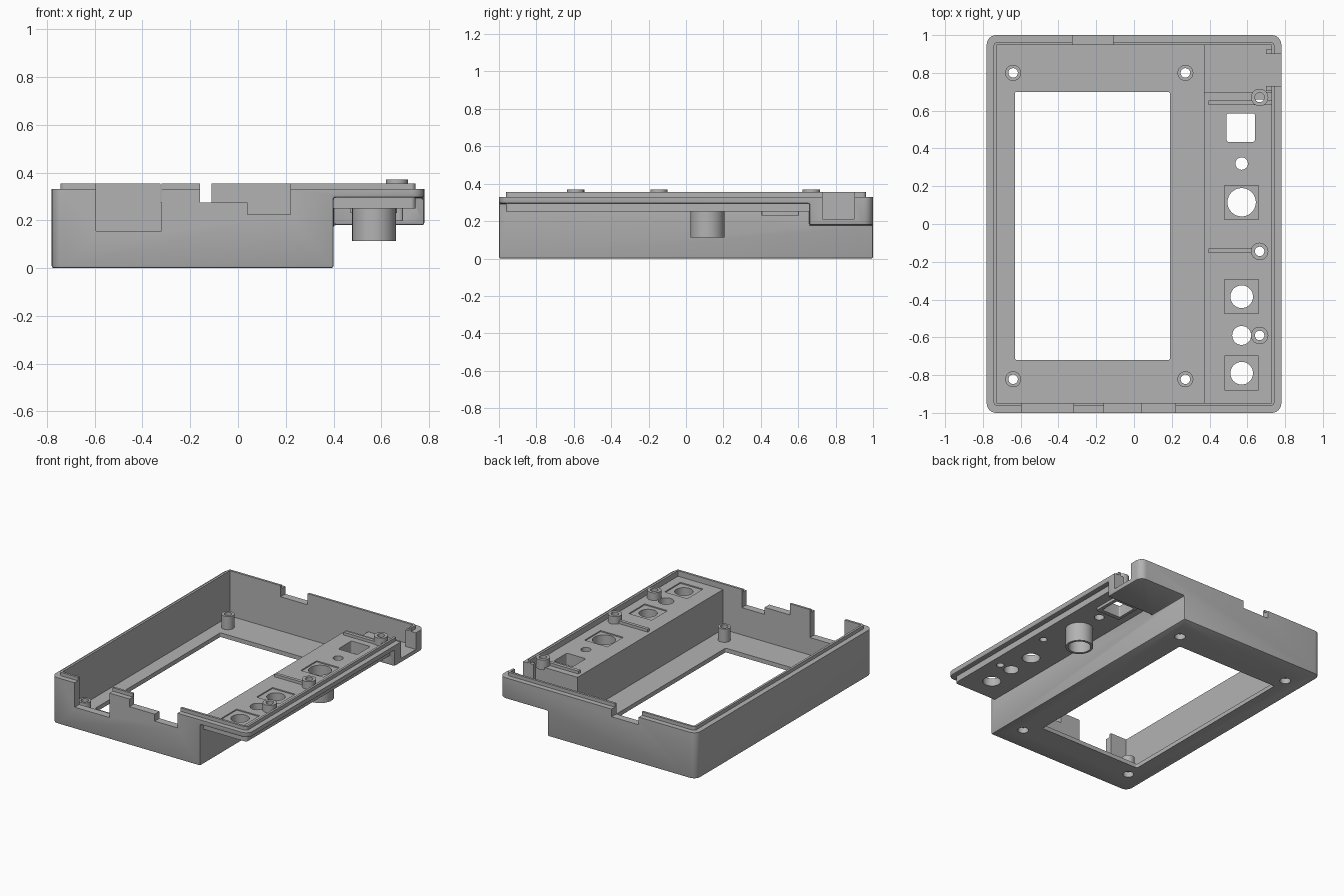
import bpy, bmesh, math

cube = bpy.data.objects.get("Cube")
if cube:
    bpy.data.objects.remove(cube, do_unlink=True)

grey = bpy.data.materials.new("plain grey plastic")
grey.use_nodes = True
COLOUR = (0.45, 0.45, 0.45, 1)
grey.diffuse_color = COLOUR
grey.node_tree.nodes["Principled BSDF"].inputs["Base Color"].default_value = COLOUR


def make_object(name, bm):
    bmesh.ops.recalc_face_normals(bm, faces=bm.faces)
    mesh = bpy.data.meshes.new(name)
    bm.to_mesh(mesh)
    bm.free()
    mesh.materials.append(grey)
    obj = bpy.data.objects.new(name, mesh)
    bpy.context.collection.objects.link(obj)
    return obj


def prism(name, points, z0, z1):
    bm = bmesh.new()
    face = bm.faces.new([bm.verts.new((x, y, z0)) for x, y in points])
    up = bmesh.ops.extrude_face_region(bm, geom=[face])["geom"]
    verts = [v for v in up if isinstance(v, bmesh.types.BMVert)]
    bmesh.ops.translate(bm, verts=verts, vec=(0, 0, z1 - z0))
    return make_object(name, bm)


def box(name, x0, x1, y0, y1, z0, z1, r=0):
    """Box with optionally rounded vertical corners."""
    if not r:
        return prism(name, [(x0, y0), (x1, y0), (x1, y1), (x0, y1)], z0, z1)
    points = []
    corners = [(x1 - r, y1 - r), (x0 + r, y1 - r), (x0 + r, y0 + r), (x1 - r, y0 + r)]
    for q, (cx, cy) in enumerate(corners):
        for i in range(7):
            a = math.pi / 2 * (q + i / 6)
            points.append((cx + r * math.cos(a), cy + r * math.sin(a)))
    return prism(name, points, z0, z1)


def cylinder(name, x, y, r, z0, z1):
    ring = [2 * math.pi * i / 40 for i in range(40)]
    return prism(name, [(x + r * math.cos(a), y + r * math.sin(a)) for a in ring], z0, z1)


def combine(target, tool, operation):
    mod = target.modifiers.new("combine", "BOOLEAN")
    mod.operation = operation
    mod.solver = "EXACT"
    mod.object = tool
    bpy.context.view_layer.update()
    graph = bpy.context.evaluated_depsgraph_get()
    mesh = bpy.data.meshes.new_from_object(target.evaluated_get(graph))
    target.modifiers.clear()
    target.data = mesh
    bpy.data.objects.remove(tool, do_unlink=True)


def add(tool):
    combine(case, tool, "UNION")


def cut(tool):
    combine(case, tool, "DIFFERENCE")


# Outer shell: deep tray, raised side shelf and half-deep rear corner
case = box("enclosure_half", -0.78, 0.78, -1, 1, 0, 0.33, 0.05)
cut(box("shelf_step", 0.40, 1, -1.2, 0.66, -0.1, 0.295))
cut(box("corner_step", 0.40, 1, 0.5, 1.2, -0.1, 0.18))

# Softened lower edges
bm = bmesh.new()
bm.from_mesh(case.data)
bmesh.ops.dissolve_limit(bm, angle_limit=0.01, verts=bm.verts, edges=bm.edges)
soft = [e for e in bm.edges if len(e.link_faces) == 2
        and e.calc_face_angle(0) > 1 and all(v.co.z < 0.31 for v in e.verts)]
bmesh.ops.bevel(bm, geom=soft, offset=0.009, segments=2, profile=0.5, affect="EDGES")
bm.to_mesh(case.data)
bm.free()

# Raised mating lip, hollowed together with the tray
add(box("lip", -0.743, 0.743, -0.963, 0.963, 0.25, 0.355, 0.02))
cut(box("tray_cavity", -0.727, 0.37, -0.947, 0.947, 0.03, 0.5))
cut(box("shelf_cavity", 0.30, 0.727, -0.947, 0.947, 0.315, 0.5))
cut(box("corner_cavity", 0.30, 0.727, 0.70, 0.947, 0.21, 0.5))

# Display window
cut(box("window", -0.63, 0.19, -0.72, 0.70, -0.1, 0.1, 0.01))

# Connector notches in the front and rear walls: x range and sill height
for x0, x1, sill in [(-0.595, -0.32, 0.155), (-0.16, 0.041, 0.275), (0.04, 0.22, 0.225)]:
    cut(box("front_notch", x0, x1, -1.1, -0.9, sill, 0.5))
cut(box("rear_notch", -0.325, -0.11, 0.9, 1.1, 0.275, 0.5))

# Side port with thickened cheeks
add(box("port_cheeks", 0.70, 0.75, 0.705, 0.925, 0.20, 0.33))
cut(box("side_port", 0.66, 0.9, 0.73, 0.90, 0.211, 0.5))

# Shelf ribs
add(box("rear_rib", 0.395, 0.73, 0.63, 0.655, 0.30, 0.335))
add(box("middle_rib", 0.395, 0.665, -0.153, -0.13, 0.30, 0.335))

# Shallow seats around the control openings
for y in (-0.79, -0.385, 0.115):
    cut(box("seat", 0.48, 0.66, y - 0.09, y + 0.09, 0.307, 0.4))

# Knob collar and switch frame below the shelf
add(cylinder("knob_collar", 0.57, 0.115, 0.092, 0.113, 0.302))
add(box("switch_frame", 0.47, 0.665, 0.405, 0.605, 0.23, 0.31, 0.01))
cut(box("switch_hole", 0.49, 0.64, 0.435, 0.585, 0.1, 0.5, 0.01))
for y, r in [(0.115, 0.075), (0.32, 0.033), (-0.385, 0.06), (-0.59, 0.05), (-0.79, 0.06)]:
    cut(cylinder("control_hole", 0.57, y, r, 0, 0.5))

# Shelf screw posts
for y in (0.67, -0.145, -0.59):
    add(cylinder("shelf_post", 0.665, y, 0.046, 0.30, 0.37))
    cut(cylinder("shelf_screw_hole", 0.665, y, 0.025, 0.2, 0.5))
cut(cylinder("control_clearance", 0.57, -0.59, 0.05, 0.2, 0.5))

# Tray screw posts with counterbored holes
for x in (-0.64, 0.272):
    for y in (0.80, -0.822):
        add(cylinder("tray_post", x, y, 0.042, 0.02, 0.125))
        cut(cylinder("tray_screw_hole", x, y, 0.025, -0.1, 0.4))
        cut(cylinder("counterbore", x, y, 0.036, -0.1, 0.04))

# Shading
for ob in bpy.context.selected_objects:
    ob.select_set(False)
case.select_set(True)
bpy.context.view_layer.objects.active = case
bpy.ops.object.shade_smooth_by_angle(angle=math.radians(30))
